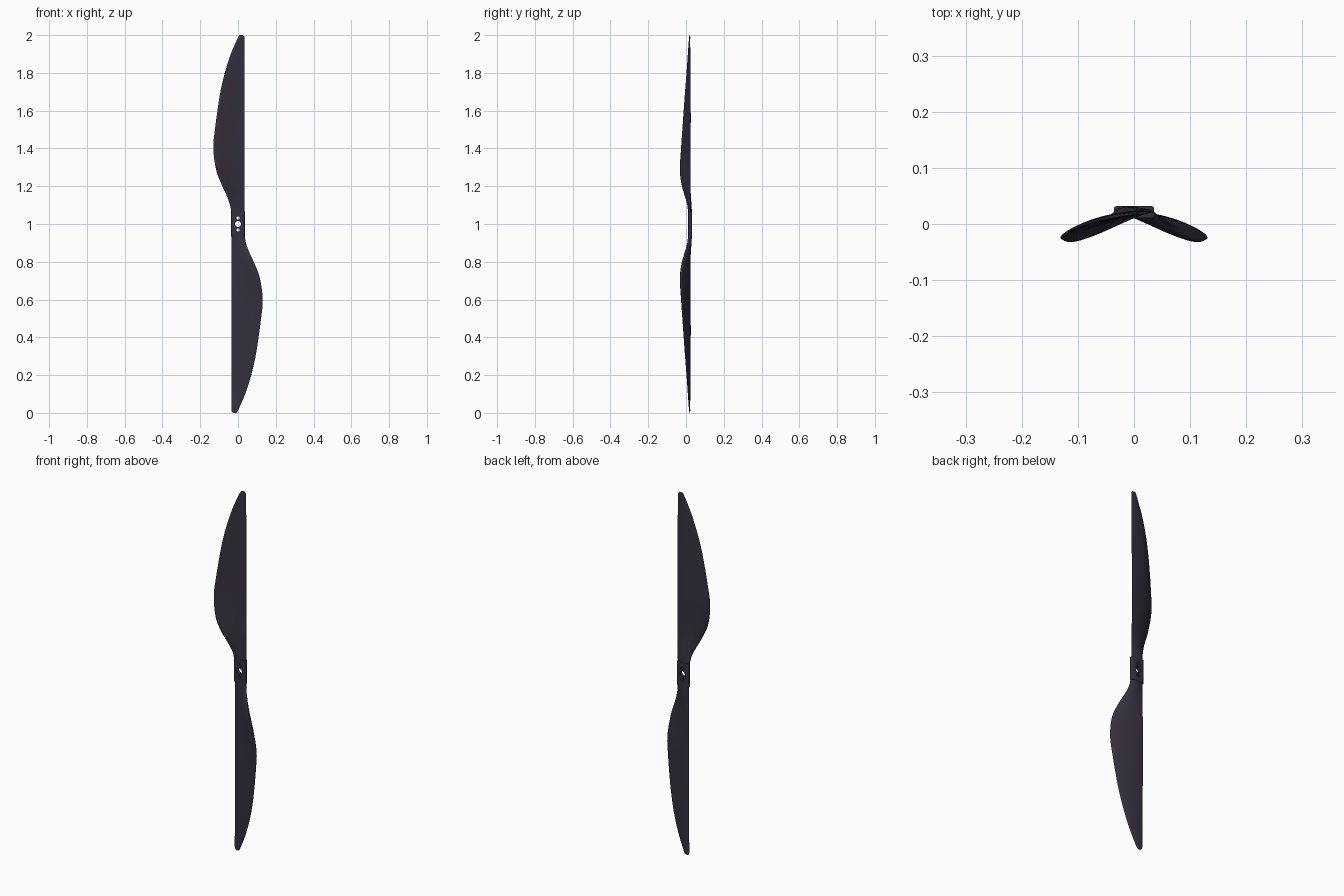
import bpy, bmesh, math
from mathutils import Matrix, Vector

if "Cube" in bpy.data.objects:
    bpy.data.objects.remove(bpy.data.objects["Cube"])

mat = bpy.data.materials.new("dark_carbon")
mat.diffuse_color = (0.035, 0.03, 0.048, 1)
mat.use_nodes = True
mat.node_tree.nodes["Principled BSDF"].inputs["Base Color"].default_value = mat.diffuse_color

# Blade stations: height from hub, leading x, leading y, trailing x, trailing y, thickness, camber
STATIONS = [
    (0.055, -0.035, 0.020, 0.035, 0.022, 0.018, 0.001),
    (0.10, -0.042, 0.012, 0.035, 0.023, 0.018, 0.003),
    (0.15, -0.060, -0.004, 0.035, 0.024, 0.017, 0.005),
    (0.20, -0.083, -0.020, 0.035, 0.024, 0.016, 0.006),
    (0.28, -0.114, -0.031, 0.035, 0.025, 0.015, 0.007),
    (0.40, -0.131, -0.025, 0.035, 0.025, 0.014, 0.007),
    (0.50, -0.122, -0.018, 0.035, 0.025, 0.013, 0.006),
    (0.60, -0.109, -0.011, 0.035, 0.025, 0.012, 0.005),
    (0.70, -0.093, -0.004, 0.035, 0.024, 0.010, 0.004),
    (0.80, -0.070, 0.004, 0.035, 0.023, 0.009, 0.003),
    (0.90, -0.038, 0.011, 0.035, 0.022, 0.007, 0.002),
    (0.97, -0.008, 0.016, 0.035, 0.021, 0.005, 0.001),
    (0.99, 0.001, 0.018, 0.034, 0.021, 0.004, 0.001),
    (1.00, 0.008, 0.019, 0.027, 0.020, 0.003, 0.0),
]


def interpolate(rows, steps=4):
    out = []
    for i in range(len(rows) - 1):
        b, c = rows[i], rows[i + 1]
        a, d = rows[max(i - 1, 0)], rows[min(i + 2, len(rows) - 1)]
        za, zd = a[0], d[0]
        h = c[0] - b[0]
        for k in range(steps):
            t = k / steps
            row = [b[0] + h * t]
            for p, q, r, s in zip(a[1:], b[1:], c[1:], d[1:]):
                m0 = (r - p) / (c[0] - za) * h
                m1 = (s - q) / (zd - b[0]) * h
                row.append((2*t**3 - 3*t*t + 1) * q + (t**3 - 2*t*t + t) * m0
                           + (3*t*t - 2*t**3) * r + (t**3 - t*t) * m1)
            out.append(row)
    return out + [rows[-1]]


def airfoil(row, n=28):
    z, xl, yl, xr, yr, thick, camber = row
    chord = Vector((xr - xl, yr - yl))
    normal = Vector((-chord.y, chord.x)).normalized()
    pts = []
    for i in range(n):
        a = 2 * math.pi * i / n
        u = (1 + math.cos(a)) / 2
        half = 5 * thick * (0.2969 * math.sqrt(u) - 0.126 * u - 0.3516 * u**2
                            + 0.2843 * u**3 - 0.1036 * u**4)
        half += 0.12 * thick * math.sqrt(max(0, u * (1 - u)))
        off = camber * 4 * u * (1 - u) + (half if a < math.pi else -half)
        p = Vector((xl, yl)) + chord * u + normal * off
        pts.append((p.x, p.y, z))
    return pts


def finish(bm, name):
    bmesh.ops.recalc_face_normals(bm, faces=bm.faces)
    me = bpy.data.meshes.new(name)
    bm.to_mesh(me)
    bm.free()
    ob = bpy.data.objects.new(name, me)
    bpy.context.collection.objects.link(ob)
    me.materials.append(mat)
    return ob


def smooth(ob):
    bpy.ops.object.select_all(action='DESELECT')
    ob.select_set(True)
    bpy.context.view_layer.objects.active = ob
    bpy.ops.object.shade_smooth_by_angle(angle=math.radians(35))


# Two lofted blades, half a turn apart
for name, angle in (("upper_blade", 0), ("lower_blade", math.pi)):
    bm = bmesh.new()
    rings = [[bm.verts.new(p) for p in airfoil(r)] for r in interpolate(STATIONS)]
    for r0, r1 in zip(rings, rings[1:]):
        for i in range(len(r0)):
            j = (i + 1) % len(r0)
            bm.faces.new((r0[i], r0[j], r1[j], r1[i]))
    bm.faces.new(rings[0])
    bm.faces.new(rings[-1])
    bm.transform(Matrix.Translation((0, 0, 1)) @ Matrix.Rotation(angle, 4, 'Y'))
    smooth(finish(bm, name))

# Hub block
bm = bmesh.new()
bmesh.ops.create_cube(bm, size=1, matrix=Matrix.Translation((0, 0.0215, 1))
                      @ Matrix.Diagonal((0.072, 0.021, 0.13, 1)))
bmesh.ops.bevel(bm, geom=[e for e in bm.edges if abs(e.verts[0].co.z - e.verts[1].co.z) > 0.1],
                offset=0.005, segments=3, affect='EDGES', profile=0.5)
hub = finish(bm, "hub")

# Shaft hole and two bolt holes
bm = bmesh.new()
for z, r in ((1, 0.016), (1.032, 0.008), (0.968, 0.008)):
    bmesh.ops.create_cone(bm, cap_ends=True, segments=32, radius1=r, radius2=r, depth=0.2,
                          matrix=Matrix.Translation((0, 0, z)) @ Matrix.Rotation(math.pi / 2, 4, 'X'))
cutter = finish(bm, "hole_cutter")
cutter.hide_render = True
cutter.hide_set(True)
mod = hub.modifiers.new("holes", 'BOOLEAN')
mod.object = cutter
mod.operation = 'DIFFERENCE'
mod.solver = 'EXACT'
bpy.context.view_layer.objects.active = hub
bpy.ops.object.modifier_apply(modifier=mod.name)
bpy.data.objects.remove(cutter)
smooth(hub)
